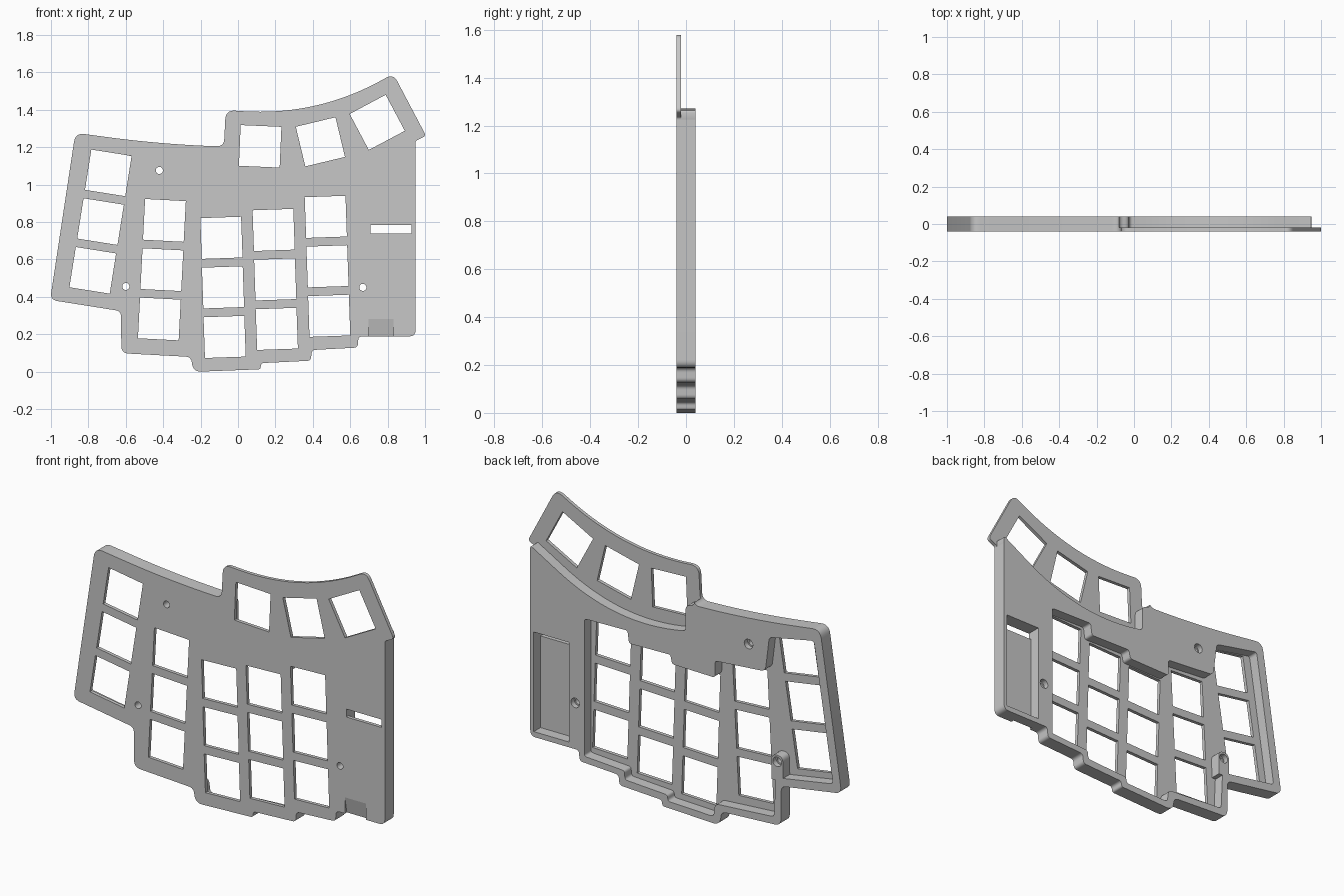
import bpy, bmesh, math
from mathutils import Vector, Matrix

cube = bpy.data.objects.get("Cube")
if cube:
    bpy.data.objects.remove(cube, do_unlink=True)

FRONT, FLOOR, BACK = -0.04, -0.02, 0.04
FAR = 0.1

grey = bpy.data.materials.new("light_grey_plastic")
grey.use_nodes = True
shade = (0.57, 0.57, 0.57, 1)
grey.diffuse_color = shade
grey.node_tree.nodes["Principled BSDF"].inputs["Base Color"].default_value = shade


def soften(corners, steps=8):
    """Round each (x, z, trim) corner of a closed outline."""
    out = []
    for i, (x, z, trim) in enumerate(corners):
        p = Vector((x, z))
        if not trim:
            out.append(p)
            continue
        before = Vector(corners[i - 1][:2]) - p
        after = Vector(corners[(i + 1) % len(corners)][:2]) - p
        a, b = p + before.normalized() * trim, p + after.normalized() * trim
        n = steps if trim < 0.1 else steps * 3
        for k in range(n + 1):
            t = k / n
            out.append(a * (1 - t) ** 2 + p * 2 * t * (1 - t) + b * t * t)
    return out


def slab(name, outline, y0, y1):
    """Extrude a front-view outline from y0 to y1."""
    bm = bmesh.new()
    face = bm.faces.new([bm.verts.new((x, y0, z)) for x, z in outline])
    moved = bmesh.ops.extrude_face_region(bm, geom=[face])["geom"]
    verts = [v for v in moved if isinstance(v, bmesh.types.BMVert)]
    bmesh.ops.translate(bm, verts=verts, vec=(0, y1 - y0, 0))
    bmesh.ops.recalc_face_normals(bm, faces=bm.faces)
    mesh = bpy.data.meshes.new(name)
    bm.to_mesh(mesh)
    bm.free()
    obj = bpy.data.objects.new(name, mesh)
    bpy.context.collection.objects.link(obj)
    return obj


def circle(x, z, r, n=24):
    return [(x + r * math.cos(k * math.tau / n), z + r * math.sin(k * math.tau / n)) for k in range(n)]


def box(x0, x1, z0, z1):
    return [(x0, z0), (x1, z0), (x1, z1), (x0, z1)]


def square(x, z, degrees, size=0.218):
    c, s, h = math.cos(math.radians(degrees)), math.sin(math.radians(degrees)), size / 2
    return [(x + c * u - s * v, z + s * u + c * v) for u, v in ((-h, -h), (h, -h), (h, h), (-h, h))]


def combine(body, tool, operation):
    """Apply a boolean and discard the tool."""
    mod = body.modifiers.new("shape", "BOOLEAN")
    mod.operation, mod.solver, mod.object = operation, "EXACT", tool
    bpy.context.view_layer.update()
    graph = bpy.context.evaluated_depsgraph_get()
    mesh = bpy.data.meshes.new_from_object(body.evaluated_get(graph))
    body.modifiers.clear()
    body.data = mesh
    bpy.data.objects.remove(tool, do_unlink=True)


# Case outline, clockwise from the lower left
case_outline = soften([
    (-1.009, 0.385, 0.04), (-0.874, 1.278, 0.05), (-0.4, 1.215, 0.3),
    (-0.08, 1.205, 0.04), (-0.07, 1.4, 0.05), (0.414, 1.367, 0.4),
    (0.826, 1.594, 0.045), (1.001, 1.262, 0.02), (0.945, 1.235, 0.01),
    (0.945, 0.19, 0.035), (0.64, 0.19, 0.02), (0.635, 0.13, 0.02),
    (0.39, 0.117, 0.02), (0.385, 0.06, 0.02), (0.12, 0.047, 0.015),
    (0.115, 0.014, 0.012), (-0.245, 0.0, 0.045), (-0.255, 0.08, 0.03),
    (-0.628, 0.1, 0.04), (-0.63, 0.325, 0.03)])
case = slab("keyboard_case", case_outline, FRONT, BACK)

# Thin thumb wing: remove the back behind the curved step
wing_step = soften([
    (-0.085, 1.7, 0), (-0.085, 1.205, 0.025), (-0.03, 1.19, 0.025), (-0.03, 1.045, 0.02),
    (0.42, 0.97, 0.4), (0.945, 1.27, 0.015), (0.946, 1.2, 0), (1.2, 1.2, 0), (1.2, 1.7, 0)])
combine(case, slab("wing_cutter", wing_step, FLOOR, FAR), "DIFFERENCE")

# Switch cavity in the back, following the column stagger
cavity = soften([
    (0.605, 0.945, 0.015), (0.335, 0.95, 0.015), (0.325, 0.88, 0.015),
    (0.065, 0.885, 0.015), (0.055, 0.835, 0.015), (-0.215, 0.83, 0.02),
    (-0.215, 0.925, 0.015), (-0.53, 0.95, 0.03), (-0.555, 1.15, 0.02),
    (-0.835, 1.205, 0.02), (-0.955, 0.425, 0.02), (-0.595, 0.365, 0.025),
    (-0.585, 0.14, 0.02), (-0.215, 0.115, 0.025), (-0.205, 0.04, 0.02),
    (0.08, 0.05, 0.015), (0.085, 0.085, 0.015), (0.35, 0.1, 0.015),
    (0.355, 0.15, 0.015), (0.605, 0.165, 0.015)])
combine(case, slab("cavity_cutter", cavity, FLOOR, FAR), "DIFFERENCE")

# Controller pocket in the back and its slot through the front
combine(case, slab("pocket_cutter", box(0.703, 0.923, 0.22, 0.785), FLOOR, FAR), "DIFFERENCE")
combine(case, slab("slot_cutter", box(0.703, 0.923, 0.74, 0.785), -FAR, FAR), "DIFFERENCE")

# Screw boss joined to the inner corner of the rim
boss = soften([(-0.642, 0.35, 0), (-0.64, 0.495, 0.035), (-0.568, 0.495, 0.035), (-0.57, 0.35, 0)])
combine(case, slab("boss", boss, FLOOR - 0.01, BACK), "UNION")

# Switch openings: top position, bottom position and tilt of each column
columns = [((-0.698, 1.064), (-0.781, 0.543), -9), ((-0.398, 0.81), (-0.425, 0.283), -3),
           ((-0.093, 0.717), (-0.076, 0.187), 2), ((0.186, 0.759), (0.203, 0.23), 2),
           ((0.465, 0.829), (0.483, 0.3), 2)]
openings = [(0.114, 1.206, -2.5), (0.436, 1.23, 13.5), (0.74, 1.334, 28)]
for top, bottom, tilt in columns:
    for row in range(3):
        spot = Vector(top).lerp(Vector(bottom), row / 2)
        openings.append((spot.x, spot.y, tilt))
for opening in openings:
    combine(case, slab("switch_cutter", square(*opening), -FAR, FLOOR + 0.01), "DIFFERENCE")

# Screw holes with wider seats at the back
for x, z in ((-0.425, 1.077), (-0.604, 0.457), (0.663, 0.452)):
    combine(case, slab("screw_cutter", circle(x, z, 0.019), -FAR, FAR), "DIFFERENCE")
    combine(case, slab("seat_cutter", circle(x, z, 0.027), BACK - 0.03, FAR), "DIFFERENCE")

# Shallow sloping cable relief at the lower front edge
relief = slab("relief_cutter", box(0.694, 0.826, 0.17, 0.282), -FAR, FRONT)
for v in relief.data.vertices:
    if v.co.y > -0.05 and v.co.z < 0.2:
        v.co.y += 0.022
combine(case, relief, "DIFFERENCE")

# Stand the case on the ground and centre it
xs = [v.co.x for v in case.data.vertices]
low = min(v.co.z for v in case.data.vertices)
case.data.transform(Matrix.Translation((-(min(xs) + max(xs)) / 2, 0, -low)))

# Finish: rounded walls smooth, front and back faces flat
case.data.materials.clear()
case.data.materials.append(grey)
bpy.context.view_layer.objects.active = case
case.select_set(True)
bpy.ops.object.shade_smooth_by_angle(angle=math.radians(30))
for face in case.data.polygons:
    if abs(face.normal.y) > 0.5:
        face.use_smooth = False
